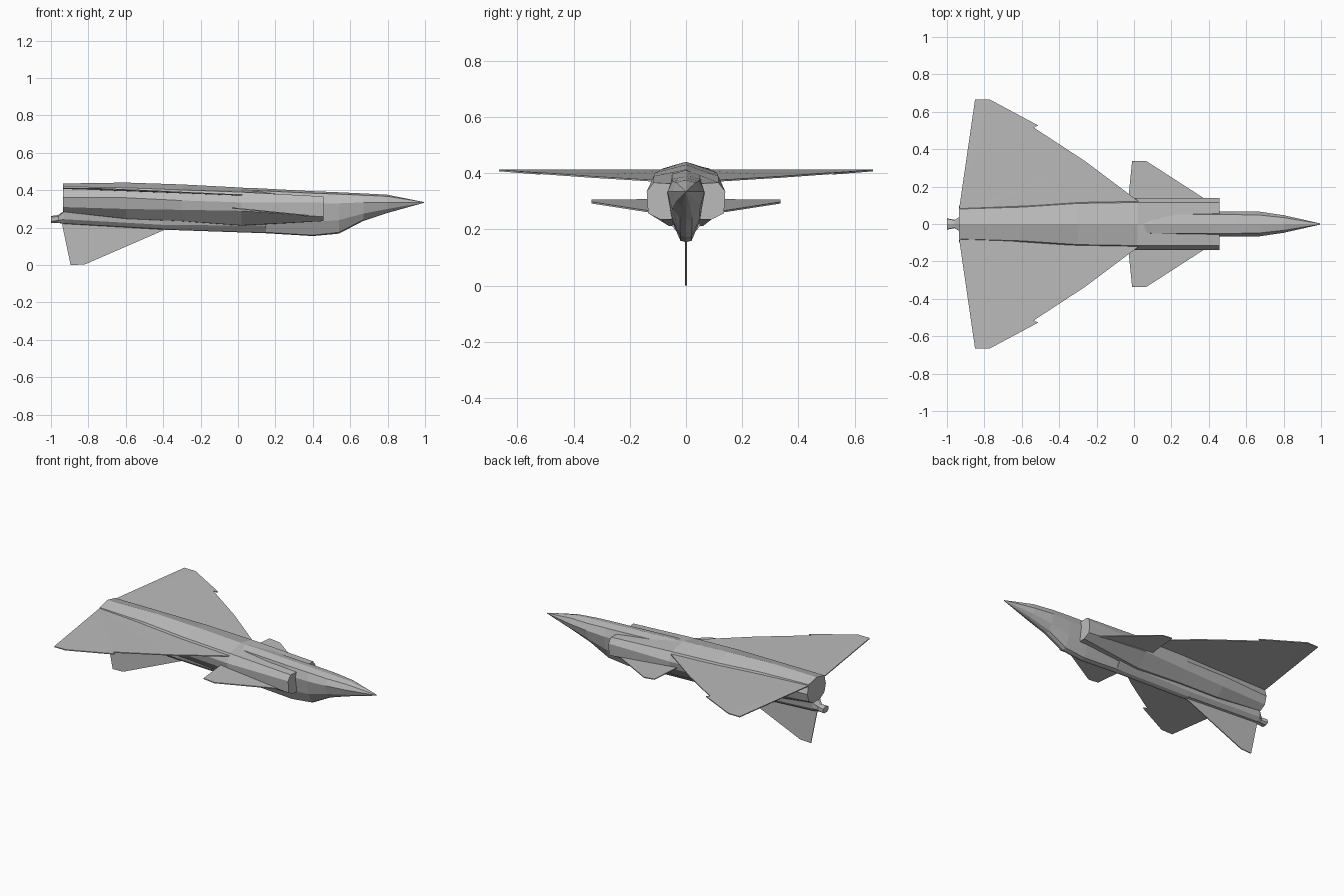
import bpy, bmesh, math
from mathutils import Vector

cube = bpy.data.objects.get("Cube")
if cube:
    bpy.data.objects.remove(cube, do_unlink=True)

grey = bpy.data.materials.new("light grey")
grey.use_nodes = True
grey.diffuse_color = (0.5, 0.5, 0.5, 1)
grey.node_tree.nodes["Principled BSDF"].inputs["Base Color"].default_value = (0.5, 0.5, 0.5, 1)


def finish(name, bm):
    bmesh.ops.recalc_face_normals(bm, faces=bm.faces)
    mesh = bpy.data.meshes.new(name)
    bm.to_mesh(mesh)
    bm.free()
    mesh.materials.append(grey)
    obj = bpy.data.objects.new(name, mesh)
    bpy.context.collection.objects.link(obj)
    return obj


def loft(name, stations):
    """Skin mirrored half sections; the first and last points lie on y = 0."""
    bm = bmesh.new()
    rings = []
    for x, half in stations:
        pts = half + [(-y, z) for y, z in half[-2:0:-1]]
        rings.append([bm.verts.new((x, y, z)) for y, z in pts])
    n = len(rings[0])
    for a, b in zip(rings, rings[1:]):
        for i in range(n):
            j = (i + 1) % n
            bm.faces.new((a[i], a[j], b[j], b[i]))
    bm.faces.new(rings[0])
    bm.faces.new(rings[-1])
    bmesh.ops.remove_doubles(bm, verts=bm.verts, dist=0.0005)
    return finish(name, bm)


def plate(name, points, normal, thickness=0.006):
    """Thin flat panel from an outline."""
    bm = bmesh.new()
    off = Vector(normal) * thickness / 2
    lo = [bm.verts.new(Vector(p) - off) for p in points]
    hi = [bm.verts.new(Vector(p) + off) for p in points]
    caps = [bm.faces.new(lo), bm.faces.new(hi)]
    for i in range(len(points)):
        j = (i + 1) % len(points)
        bm.faces.new((lo[i], lo[j], hi[j], hi[i]))
    bmesh.ops.triangulate(bm, faces=caps)
    return finish(name, bm)


# Engine hull with side intakes, tail to intake mouth
loft("engine_hull", [
    (-0.935, [(0, .436), (.08, .418), (.095, .36), (.08, .31), (.04, .285), (0, .28)]),
    (-0.60, [(0, .441), (.09, .413), (.115, .36), (.10, .30), (.05, .248), (0, .245)]),
    (-0.30, [(0, .431), (.11, .402), (.13, .345), (.115, .295), (.055, .235), (0, .23)]),
    (0.02, [(0, .414), (.115, .39), (.14, .335), (.135, .29), (.06, .212), (0, .21)]),
    (0.457, [(0, .36), (.115, .367), (.14, .335), (.135, .258), (.09, .235), (0, .235)]),
])

# Forward fuselage with nose and canopy hump
loft("forward_fuselage", [
    (-0.10, [(0, .410), (.03, .40), (.05, .33), (.045, .24), (.02, .185), (0, .180)]),
    (0.10, [(0, .411), (.05, .398), (.06, .33), (.05, .24), (.02, .178), (0, .173)]),
    (0.40, [(0, .395), (.05, .384), (.066, .33), (.05, .23), (.02, .160), (0, .155)]),
    (0.54, [(0, .389), (.05, .379), (.067, .33), (.05, .24), (.02, .175), (0, .168)]),
    (0.67, [(0, .383), (.048, .373), (.066, .335), (.05, .275), (.022, .242), (0, .236)]),
    (0.80, [(0, .376), (.034, .367), (.047, .335), (.036, .30), (.015, .282), (0, .279)]),
    (0.995, [(0, .337), (.002, .336), (.003, .335), (.002, .334), (.001, .333), (0, .333)]),
])

# Narrow spine running back to the tail fairing
loft("spine", [
    (-1.0, [(0, .262), (.028, .256), (.03, .235), (.014, .225), (0, .224)]),
    (-0.96, [(0, .268), (.02, .26), (.022, .238), (.012, .226), (0, .225)]),
    (-0.93, [(0, .29), (.04, .285), (.036, .245), (.016, .222), (0, .220)]),
    (-0.40, [(0, .28), (.05, .26), (.04, .215), (.018, .193), (0, .189)]),
    (0.15, [(0, .28), (.06, .25), (.048, .21), (.02, .176), (0, .170)]),
])


# Main wings (dog-tooth leading edge) and foreplanes, one per side
def wing_z(x):
    return 0.41 - 0.035 * max(0, (x + 0.75) / 0.75)


wing = [(0.10, .06), (0.0, .14), (-.26, .335), (-.535, .515), (-.512, .527),
        (-.77, .665), (-.85, .665), (-.935, .08), (-.935, .02)]
canard = [(.42, .08), (.37, .14), (.065, .337), (-.01, .337), (-.03, .14), (-.03, .08)]
for side, s in (("left", 1), ("right", -1)):
    plate(side + "_wing", [(x, s * y, wing_z(x)) for x, y in wing], (0, 0, 1))
    plate(side + "_foreplane", [(x, s * y, .302 - .1 * x) for x, y in canard], (0, 0, 1))

# Single fin on the spine
plate("fin", [(-.38, 0, .20), (-.40, 0, .185), (-.82, 0, .003), (-.895, 0, 0),
              (-.94, 0, .215), (-.93, 0, .25)], (0, 1, 0))
